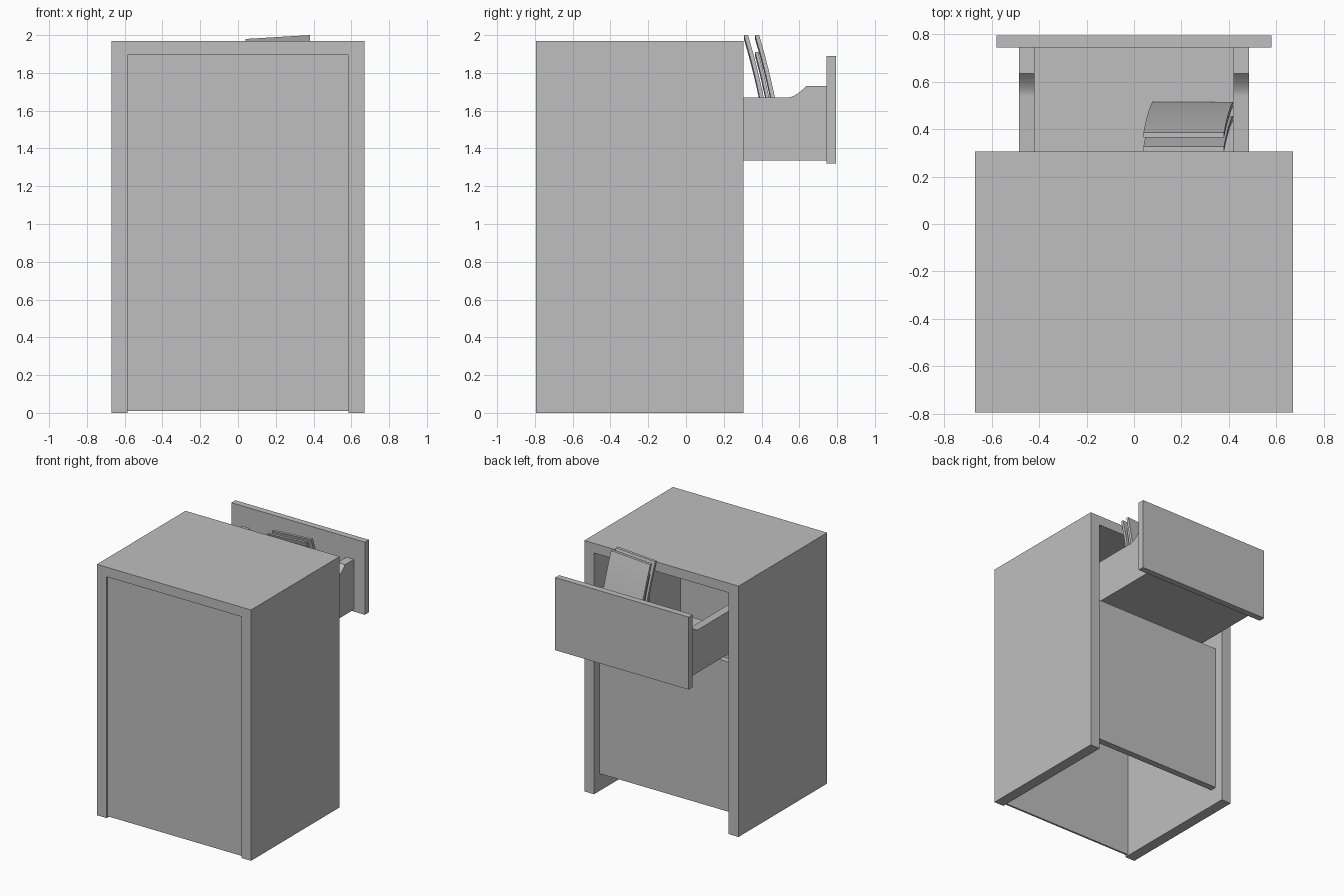
import bpy, bmesh, math
from mathutils import Vector

if "Cube" in bpy.data.objects:
    bpy.data.objects.remove(bpy.data.objects["Cube"])

grey = bpy.data.materials.new("plain_grey")
grey.diffuse_color = (0.52, 0.52, 0.52, 1)
grey.use_nodes = True
grey.node_tree.nodes["Principled BSDF"].inputs["Base Color"].default_value = grey.diffuse_color


def prism(name, profile, axis, lo, hi, tilt=0.0, smooth=False):
    """Extrude a closed profile along x (y,z points) or y (x,z points)."""
    bm = bmesh.new()

    def at(p, d):
        if axis == 'x':
            # tilt leans the part sideways and lowers its left end
            return (d + tilt * (2 - p[1]), p[0], p[1] + tilt * (d - 0.38))
        return (p[0], d, p[1])
    face = bm.faces.new([bm.verts.new(at(p, lo)) for p in profile])
    step = Vector(at(profile[0], hi)) - Vector(at(profile[0], lo))
    new = bmesh.ops.extrude_face_region(bm, geom=[face], use_keep_orig=True)
    verts = [v for v in new["geom"] if isinstance(v, bmesh.types.BMVert)]
    bmesh.ops.translate(bm, verts=verts, vec=step)
    bmesh.ops.recalc_face_normals(bm, faces=bm.faces)
    mesh = bpy.data.meshes.new(name)
    bm.to_mesh(mesh)
    bm.free()
    obj = bpy.data.objects.new(name, mesh)
    bpy.context.collection.objects.link(obj)
    mesh.materials.append(grey)
    if smooth:
        bpy.ops.object.select_all(action='DESELECT')
        obj.select_set(True)
        bpy.context.view_layer.objects.active = obj
        bpy.ops.object.shade_smooth_by_angle(angle=math.radians(30))
    return obj


def box(name, x, y, z):
    return prism(name, [(x[0], z[0]), (x[1], z[0]), (x[1], z[1]), (x[0], z[1])],
                 'y', y[0], y[1])


# Cabinet shell: two sides and a top, open underneath
W, T, H = 0.67, 0.085, 1.97
prism("cabinet_shell",
      [(-W, 0), (-W, H), (W, H), (W, 0), (W - T, 0), (W - T, 1.895),
       (-W + T, 1.895), (-W + T, 0)], 'y', -0.795, 0.305)

# Thin panel on one face, recessed door on the other
box("rear_panel", (-0.585, 0.585), (-0.783, -0.768), (0.01, 1.895))
box("lower_door", (-0.585, 0.585), (0.183, 0.235), (0.135, 1.31))

# Open drawer: front board, floor and two sides with a curved step
box("drawer_front", (-0.58, 0.58), (0.745, 0.795), (1.32, 1.89))
box("drawer_floor", (-0.42, 0.42), (-0.15, 0.745), (1.335, 1.36))
curve = [(0.54 + 0.095 * i / 8, 1.67 + 0.06 * (i / 8) ** 1.7) for i in range(9)]
side = [(-0.15, 1.335), (-0.15, 1.67)] + curve + [(0.745, 1.73), (0.745, 1.335)]
for label, x in (("left", -0.485), ("right", 0.42)):
    prism("drawer_side_" + label, side, 'x', x, x + 0.065, smooth=True)


# Leaning, slightly bent folders standing in the drawer
def lean(z):
    t = (2.0 - z) / 0.64
    return 0.195 * t - 0.065 * t * t


def folder(name, y, thick, top, lo, hi):
    zs = [1.375 + (top - 1.375) * i / 10 for i in range(11)]
    outer = [(y + lean(z), z) for z in zs]
    inner = [(y - thick + lean(z), z) for z in reversed(zs)]
    prism(name, outer + inner, 'x', lo, hi, tilt=0.06, smooth=True)


folder("folder_back", 0.328, 0.022, 2.0, 0.04, 0.38)
folder("folder_pages", 0.357, 0.018, 1.91, 0.05, 0.37)
folder("folder_front", 0.387, 0.022, 2.0, 0.04, 0.38)
